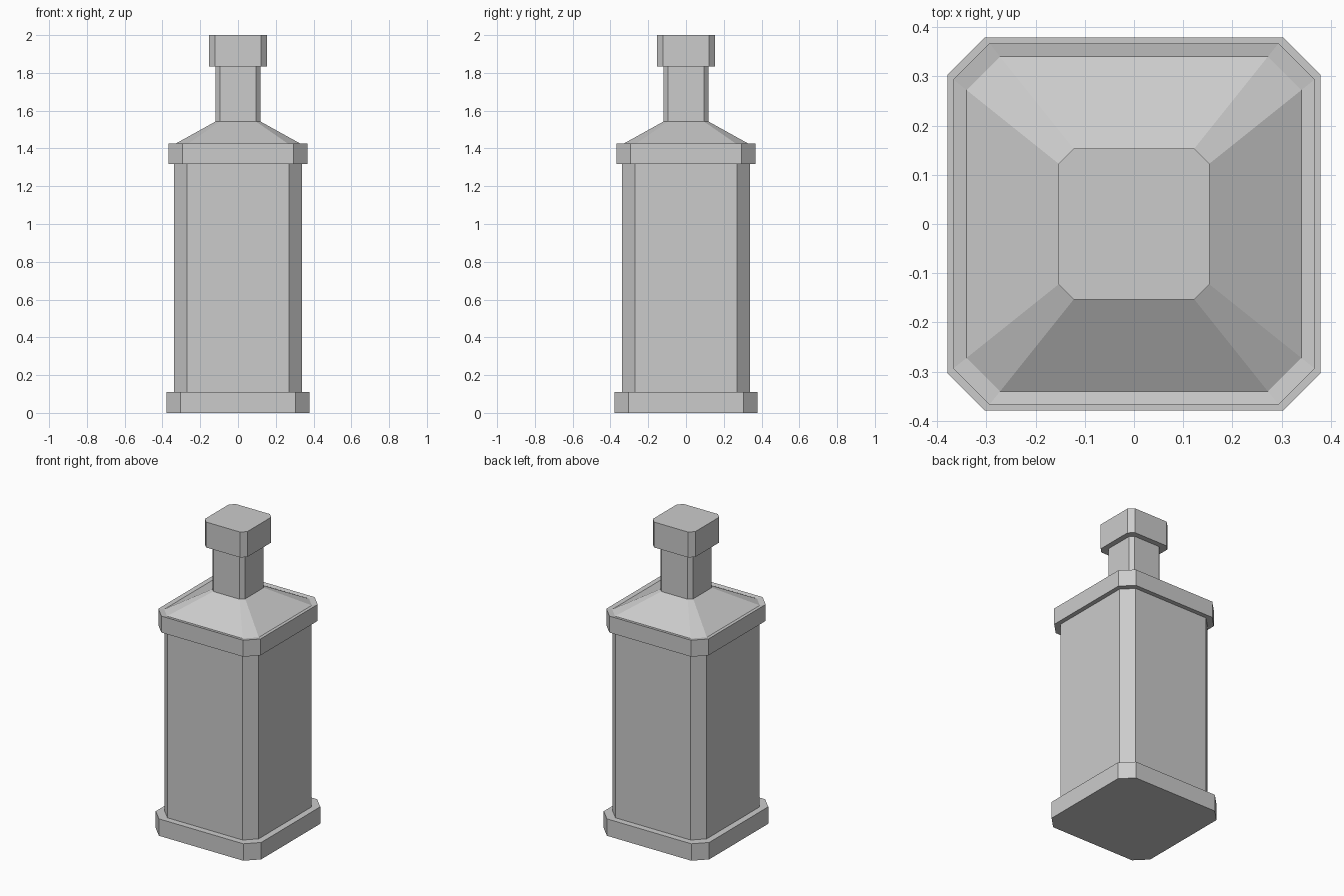
import bpy, bmesh

if "Cube" in bpy.data.objects:
    bpy.data.objects.remove(bpy.data.objects["Cube"])


def octagon(h, z):
    # square cross-section of half-width h with chamfered corners
    c = h * 0.8
    return [(c, -h, z), (h, -c, z), (h, c, z), (c, h, z),
            (-c, h, z), (-h, c, z), (-h, -c, z), (-c, -h, z)]


def loft(name, profile):
    # skin a chamfered square through (half-width, height) steps, capped
    bm = bmesh.new()
    rings = [[bm.verts.new(p) for p in octagon(h, z)] for h, z in profile]
    for a, b in zip(rings, rings[1:]):
        for i in range(8):
            j = (i + 1) % 8
            bm.faces.new((a[i], a[j], b[j], b[i]))
    bm.faces.new(rings[0][::-1])
    bm.faces.new(rings[-1])
    mesh = bpy.data.meshes.new(name)
    bm.to_mesh(mesh)
    bm.free()
    obj = bpy.data.objects.new(name, mesh)
    bpy.context.collection.objects.link(obj)
    return obj


# bottle: foot, body, collar, sloped shoulder, neck and flared stopper
loft("bottle", [
    (0.379, 0.0), (0.379, 0.11),       # foot
    (0.338, 0.11), (0.338, 1.318),     # body
    (0.367, 1.318), (0.367, 1.425),    # collar
    (0.34, 1.42),                      # slightly dished collar rim
    (0.118, 1.543), (0.118, 1.835),    # shoulder and neck
    (0.153, 1.835), (0.153, 2.0),      # stopper
])
